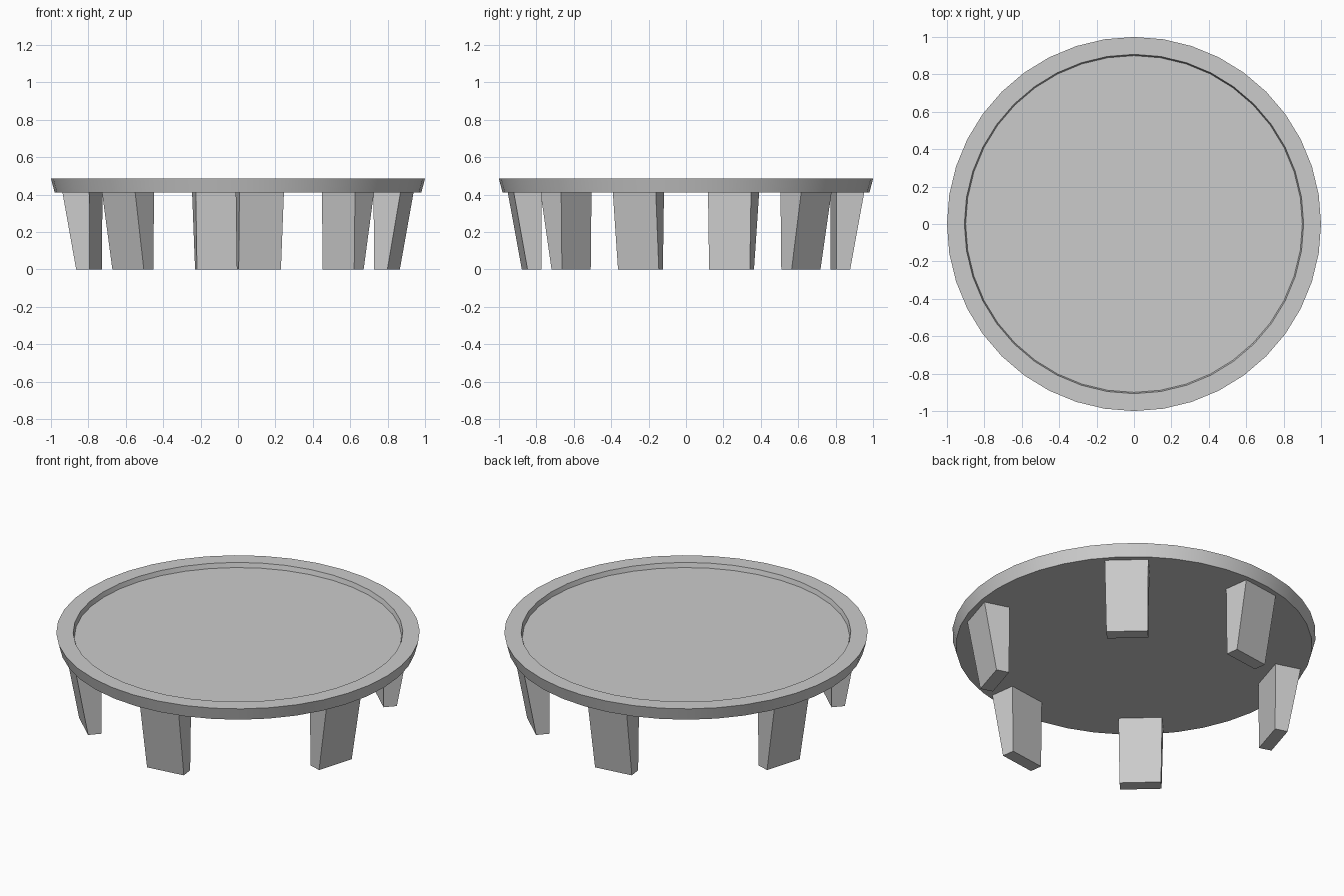
import bpy, bmesh
from math import radians, cos, sin, pi

if "Cube" in bpy.data.objects:
    bpy.data.objects.remove(bpy.data.objects["Cube"])

SIDES = 40


def add_object(name, bm):
    bmesh.ops.recalc_face_normals(bm, faces=bm.faces)
    mesh = bpy.data.meshes.new(name)
    bm.to_mesh(mesh)
    bm.free()
    ob = bpy.data.objects.new(name, mesh)
    bpy.context.collection.objects.link(ob)
    return ob


# Round tray top: underside, sloped rim, flat lip and shallow recess
profile = [(0.98, 0.41), (1.0, 0.485), (0.907, 0.485), (0.90, 0.457)]
bm = bmesh.new()
rings = [[bm.verts.new((r * cos(2 * pi * i / SIDES), r * sin(2 * pi * i / SIDES), z))
          for i in range(SIDES)] for r, z in profile]
for a, b in zip(rings, rings[1:]):
    for i in range(SIDES):
        j = (i + 1) % SIDES
        bm.faces.new((a[i], a[j], b[j], b[i]))
bm.faces.new(rings[0][::-1])
bm.faces.new(rings[-1])
top = add_object("tray_top", bm)
bpy.context.view_layer.objects.active = top
top.select_set(True)
bpy.ops.object.shade_smooth_by_angle(angle=radians(30))
top.select_set(False)


# Leg: flat block with upright inner face and outer face flaring upward
def add_leg(name, angle):
    bm = bmesh.new()
    bmesh.ops.create_cube(bm, size=2)
    for v in bm.verts:
        upper = v.co.z > 0
        outer = 0.945 if upper else 0.87
        v.co.x = outer if v.co.x > 0 else 0.795
        v.co.y *= 0.12 if upper else 0.114
        v.co.z = 0.412 if upper else 0
    leg = add_object(name, bm)
    leg.rotation_euler.z = radians(angle)


# Three opposite pairs of legs around the rim
for pair, angle in (("front_back", -82.3), ("side", -17), ("corner", 47.5)):
    add_leg(pair + "_leg_a", angle)
    add_leg(pair + "_leg_b", angle + 180)
